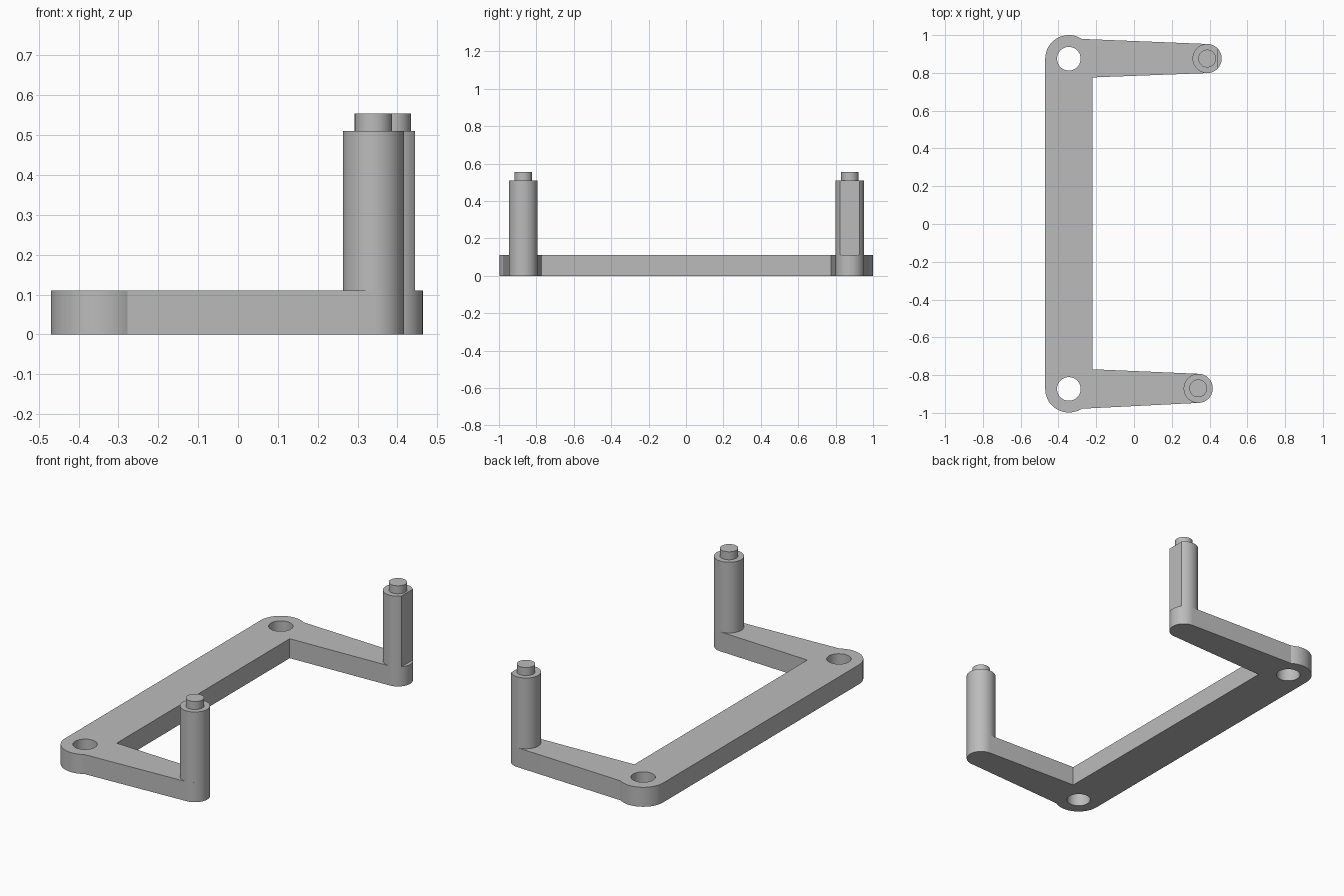
import bpy, bmesh
from math import cos, sin, radians

if "Cube" in bpy.data.objects:
    bpy.data.objects.remove(bpy.data.objects["Cube"])

grey = bpy.data.materials.new("plain grey")
grey.use_nodes = True
grey.diffuse_color = (0.5, 0.5, 0.5, 1)
grey.node_tree.nodes["Principled BSDF"].inputs["Base Color"].default_value = (0.5, 0.5, 0.5, 1)


def arc(center, r, start, end, steps=32):
    """Points along an arc, angles in degrees."""
    angles = [radians(start + (end - start) * i / steps) for i in range(steps + 1)]
    return [(center[0] + r * cos(a), center[1] + r * sin(a)) for a in angles]


def circle(center, r):
    return arc(center, r, 0, 360, 64)[:-1]


def prism(name, outline, z0, z1):
    """Extrude a flat outline from z0 to z1."""
    bm = bmesh.new()
    face = bm.faces.new([bm.verts.new((x, y, z0)) for x, y in outline])
    top = bmesh.ops.extrude_face_region(bm, geom=[face])["geom"]
    bmesh.ops.translate(bm, vec=(0, 0, z1 - z0),
                        verts=[g for g in top if isinstance(g, bmesh.types.BMVert)])
    bmesh.ops.recalc_face_normals(bm, faces=bm.faces)
    mesh = bpy.data.meshes.new(name)
    bm.to_mesh(mesh)
    bm.free()
    mesh.materials.append(grey)
    obj = bpy.data.objects.new(name, mesh)
    bpy.context.collection.objects.link(obj)
    return obj


def activate(obj):
    bpy.ops.object.select_all(action="DESELECT")
    obj.select_set(True)
    bpy.context.view_layer.objects.active = obj


BASE_TOP, POST_TOP, PIN_TOP = 0.11, 0.51, 0.555
POST_R, PIN_R, HOLE_R, CORNER_R = 0.077, 0.047, 0.0625, 0.125
front_hole, back_hole = (-0.345, -0.873), (-0.345, 0.875)
front_tip, back_tip = (0.34, -0.87), (0.387, 0.876)

# C-shaped base with rounded corners and tapered arms
outline = (arc(front_hole, CORNER_R, 180, 303)
           + arc(front_tip, POST_R, -88, 88)
           + [(-0.22, -0.769), (-0.22, 0.776)]
           + arc(back_tip, POST_R, -88, 88)
           + arc(back_hole, CORNER_R, 57, 180))
base = prism("base_frame", outline, 0, BASE_TOP)

# Mounting holes
for center in (front_hole, back_hole):
    cutter = prism("hole_cutter", circle(center, HOLE_R), -0.1, 0.3)
    cutter.hide_render = True
    mod = base.modifiers.new("hole", "BOOLEAN")
    mod.operation, mod.solver, mod.object = "DIFFERENCE", "EXACT", cutter
    activate(base)
    bpy.ops.object.modifier_apply(modifier=mod.name)
    bpy.data.objects.remove(cutter)

# Upright posts (the back one has a flat outer side) with locating pins
parts = [
    base,
    prism("front_post", circle(front_tip, POST_R), BASE_TOP, POST_TOP),
    prism("back_post", arc(back_tip, POST_R, 42, 318, 56), BASE_TOP, POST_TOP),
    prism("front_pin", circle(front_tip, PIN_R), POST_TOP, PIN_TOP),
    prism("back_pin", circle(back_tip, PIN_R), POST_TOP, PIN_TOP),
]
for part in parts:
    activate(part)
    bpy.ops.object.shade_smooth_by_angle(angle=radians(25))
